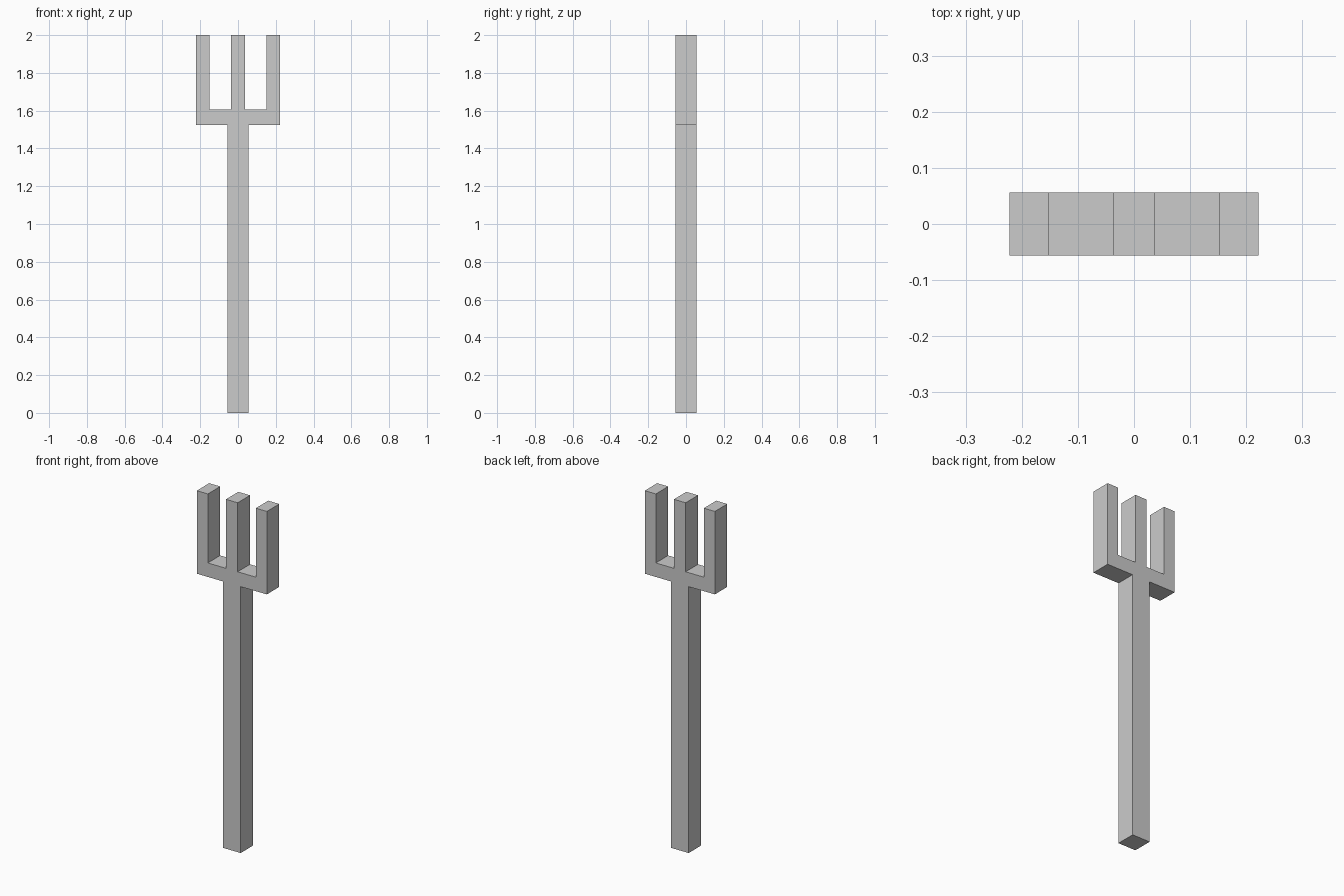
import bpy
import bmesh

# Remove the default cube
cube = bpy.data.objects.get("Cube")
if cube:
    bpy.data.objects.remove(cube, do_unlink=True)

DEPTH = 0.112

# Plain grey material
grey = bpy.data.materials.new("plain_grey")
grey.use_nodes = True
colour = (0.6, 0.6, 0.6, 1.0)
grey.diffuse_color = colour
grey.node_tree.nodes["Principled BSDF"].inputs["Base Color"].default_value = colour

# Half outline from the foot of the handle up to the middle tine
half = [
    (0.056, 0.0), (0.056, 1.525),        # handle
    (0.222, 1.525), (0.222, 2.0),        # outer tine, outside
    (0.152, 2.0), (0.152, 1.605),        # outer tine, inside
    (0.037, 1.605), (0.037, 2.0),        # middle tine
]
outline = half + [(-x, z) for x, z in reversed(half)]

# Extrude the mirrored outline through the depth
bm = bmesh.new()
front = bm.faces.new([bm.verts.new((x, -DEPTH / 2, z)) for x, z in outline])
back = bmesh.ops.extrude_face_region(bm, geom=[front], use_keep_orig=True)
moved = [v for v in back["geom"] if isinstance(v, bmesh.types.BMVert)]
bmesh.ops.translate(bm, verts=moved, vec=(0, DEPTH, 0))
bmesh.ops.recalc_face_normals(bm, faces=bm.faces)

mesh = bpy.data.meshes.new("three_pronged_fork")
bm.to_mesh(mesh)
bm.free()
mesh.materials.append(grey)
fork = bpy.data.objects.new("three_pronged_fork", mesh)
bpy.context.collection.objects.link(fork)
